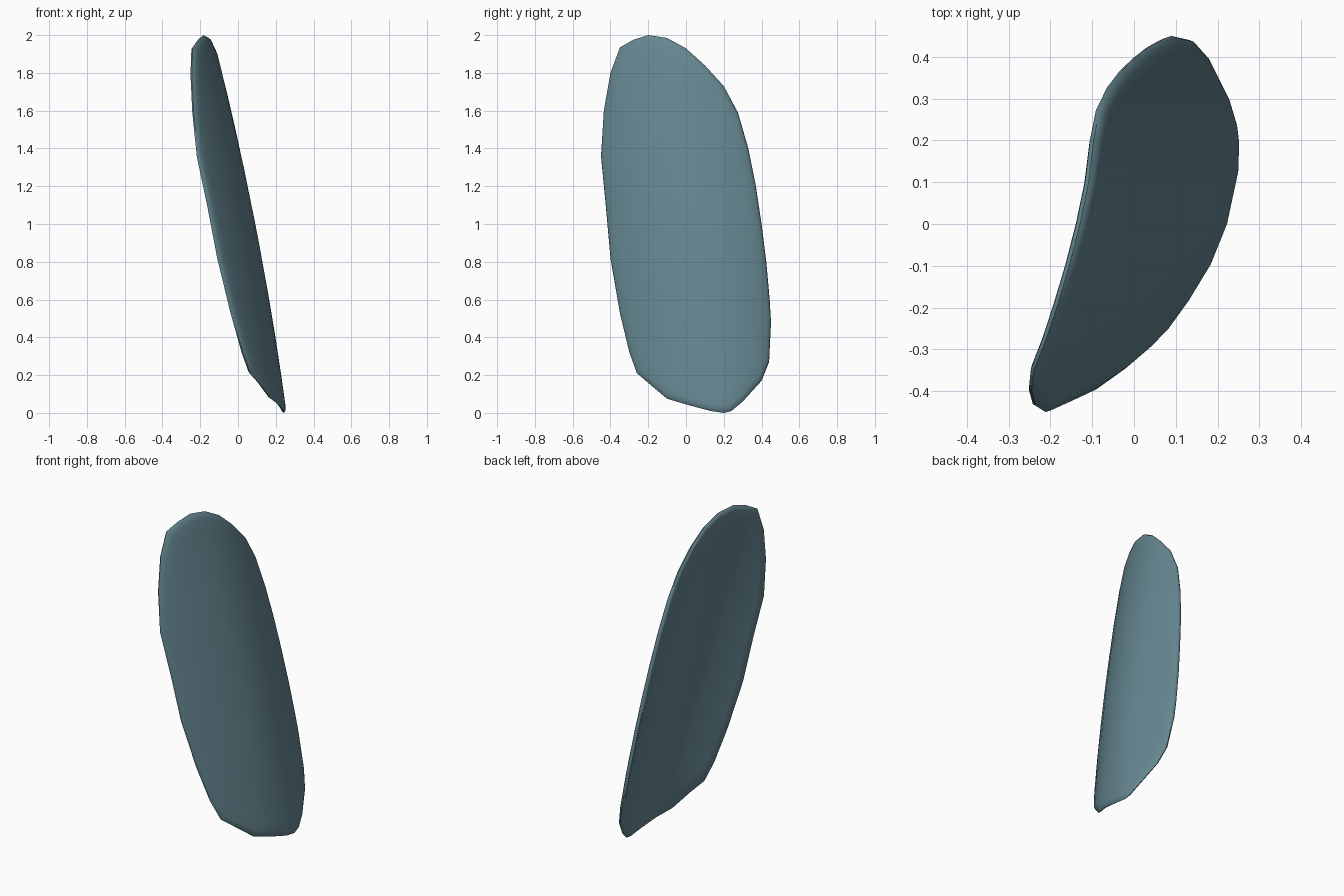
import bpy, bmesh

if "Cube" in bpy.data.objects:
    bpy.data.objects.remove(bpy.data.objects["Cube"])

# Rim outline seen from the right side (y, z)
RIM = [(-.2, 2), (-.1, 1.985), (0, 1.93), (.1, 1.84), (.2, 1.73), (.275, 1.59), (.33, 1.4),
       (.37, 1.2), (.4, 1), (.425, .8), (.443, .6), (.45, .48), (.44, .27), (.4, .17),
       (.3, .06), (.24, .01), (.2, 0), (.13, .01), (0, .045), (-.1, .075), (-.19, .15), (-.26, .21),
       (-.3, .32), (-.35, .53), (-.4, .82), (-.425, 1.1), (-.45, 1.36), (-.435, 1.6),
       (-.4, 1.8), (-.35, 1.935), (-.28, 1.975)]
CENTRE = (0, 1)


def surface(y, z):
    """Curved, leaning outer face: x for a given y and z."""
    crest = .25 - .135 * z - .03 * z * z
    return crest - (.88 - .07 * z) * (y - (.17 - .07 * z)) ** 2


# Rings from the outer face over the rounded rim to the inner face: (scale, depth)
RINGS = [(s, 0) for s in (.2, .4, .6, .8, .9, .965)]
RINGS += [(.99, .004), (1, .013), (.99, .024), (.97, .03)]
RINGS += [(s, .034) for s in (.9, .8, .6, .4, .2)]

bm = bmesh.new()


def point(y, z, depth):
    return bm.verts.new((surface(y, z) - depth, y, z))


loops = []
for s, d in RINGS:
    loops.append([point(CENTRE[0] + (y - CENTRE[0]) * s,
                        CENTRE[1] + (z - CENTRE[1]) * s, d) for y, z in RIM])

n = len(RIM)
for a, b in zip(loops, loops[1:]):
    for i in range(n):
        j = (i + 1) % n
        bm.faces.new((a[i], a[j], b[j], b[i]))
for ring, depth in ((loops[0], 0), (loops[-1], .034)):
    c = point(*CENTRE, depth)
    for i in range(n):
        bm.faces.new((ring[i], ring[(i + 1) % n], c))
bmesh.ops.recalc_face_normals(bm, faces=bm.faces)

# Centre on x
xs = [v.co.x for v in bm.verts]
bmesh.ops.translate(bm, vec=(-(min(xs) + max(xs)) / 2, 0, 0), verts=bm.verts)

# Curved shell panel
mesh = bpy.data.meshes.new("curved_panel")
bm.to_mesh(mesh)
bm.free()
panel = bpy.data.objects.new("curved_panel", mesh)
bpy.context.collection.objects.link(panel)
mat = bpy.data.materials.new("slate_teal")
mat.diffuse_color = (.13, .24, .28, 1)
mat.use_nodes = True
mat.node_tree.nodes["Principled BSDF"].inputs["Base Color"].default_value = mat.diffuse_color
mesh.materials.append(mat)
bpy.context.view_layer.objects.active = panel
panel.select_set(True)
bpy.ops.object.shade_smooth_by_angle(angle=.9)
